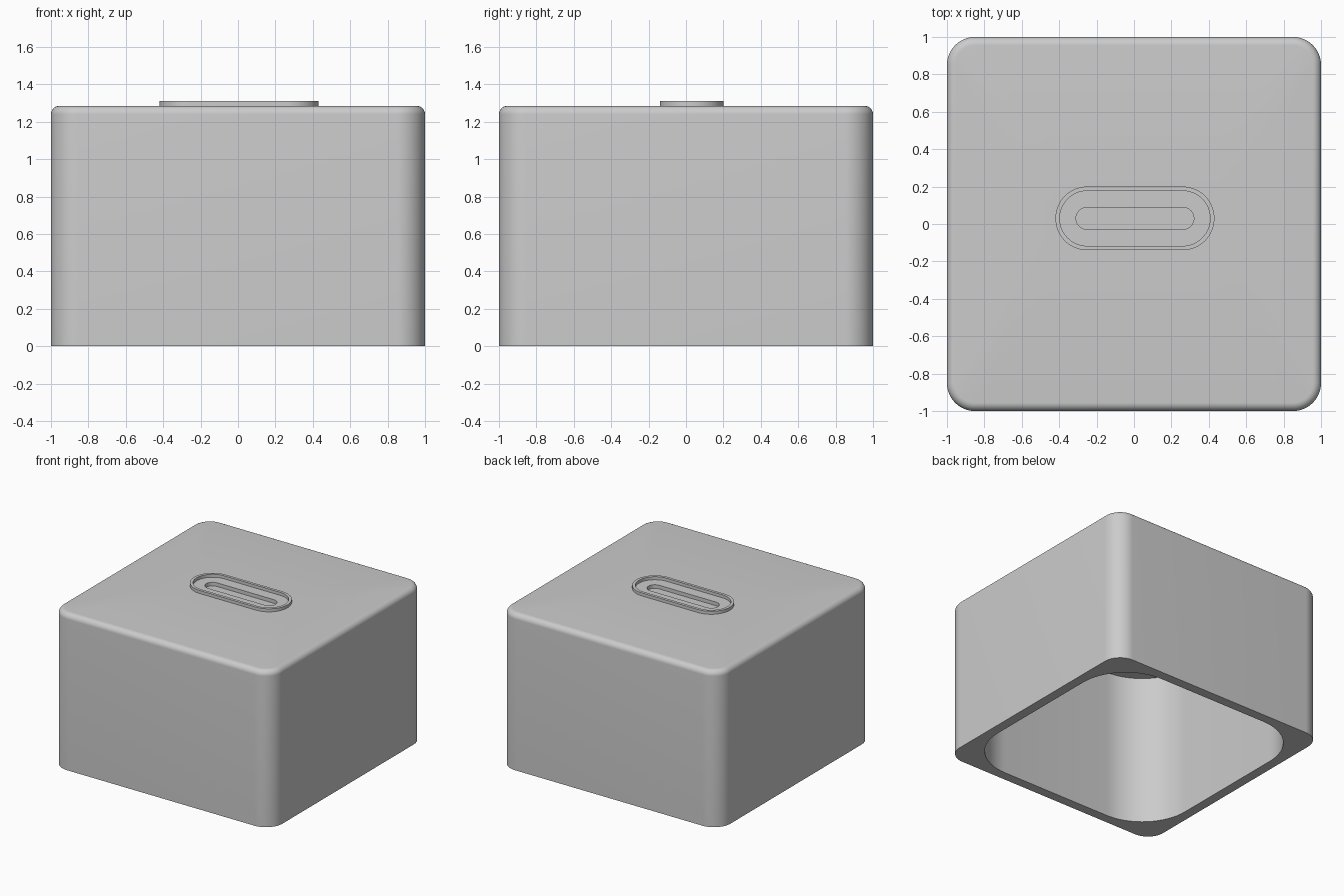
import bpy, bmesh, math

if "Cube" in bpy.data.objects:
    bpy.data.objects.remove(bpy.data.objects["Cube"])

CX, CY = 0.005, 0.03   # centre of the slot plate

mat = bpy.data.materials.new("plain grey")
mat.diffuse_color = (0.6, 0.6, 0.6, 1)
mat.use_nodes = True
mat.node_tree.nodes["Principled BSDF"].inputs["Base Color"].default_value = mat.diffuse_color


def outline(hx, hy, r, cx=0, cy=0, n=16):
    """Rounded rectangle as a list of points."""
    pts = []
    for k, (sx, sy) in enumerate(((1, 1), (-1, 1), (-1, -1), (1, -1))):
        for i in range(n + 1):
            a = math.pi / 2 * (k + i / n)
            pts.append((cx + sx * (hx - r) + r * math.cos(a),
                        cy + sy * (hy - r) + r * math.sin(a)))
    return pts


def build(name, loops):
    """Skin a stack of (outline, z) loops and cap both ends."""
    bm = bmesh.new()
    rings = [[bm.verts.new((x, y, z)) for x, y in pts] for pts, z in loops]
    for a, b in zip(rings, rings[1:]):
        for i in range(len(a)):
            j = (i + 1) % len(a)
            bm.faces.new((a[i], a[j], b[j], b[i]))
    bm.faces.new(rings[0][::-1])
    bm.faces.new(rings[-1])
    bmesh.ops.remove_doubles(bm, verts=bm.verts, dist=1e-5)
    bmesh.ops.recalc_face_normals(bm, faces=bm.faces)
    me = bpy.data.meshes.new(name)
    bm.to_mesh(me)
    bm.free()
    ob = bpy.data.objects.new(name, me)
    bpy.context.collection.objects.link(ob)
    me.materials.append(mat)
    bpy.ops.object.select_all(action='DESELECT')
    ob.select_set(True)
    bpy.context.view_layer.objects.active = ob
    bpy.ops.object.shade_smooth_by_angle(angle=math.radians(30))
    return ob


def stadium(hx, hy):
    return outline(hx, hy, hy - 0.0005, CX, CY)


# box cover: cavity ceiling, down the inside, across the rim, up the outside,
# rounded top edge, then in to the raised lip, its floor and the slot recess
F, TOP = 0.045, 1.285
loops = [(outline(0.92, 0.92, 0.42), 1.245), (outline(0.92, 0.92, 0.42), 0),
         (outline(1, 1, 0.15), 0)]
for i in range(9):
    a = math.pi / 2 * i / 8
    d = F * (1 - math.cos(a))
    loops.append((outline(1 - d, 1 - d, 0.15 - d), TOP - F + F * math.sin(a)))
loops += [(stadium(0.425, 0.17), TOP), (stadium(0.425, 0.17), 1.31),
          (stadium(0.402, 0.147), 1.31), (stadium(0.402, 0.147), TOP),
          (stadium(0.315, 0.058), TOP), (stadium(0.315, 0.058), 1.255)]
build("box_cover", loops)
